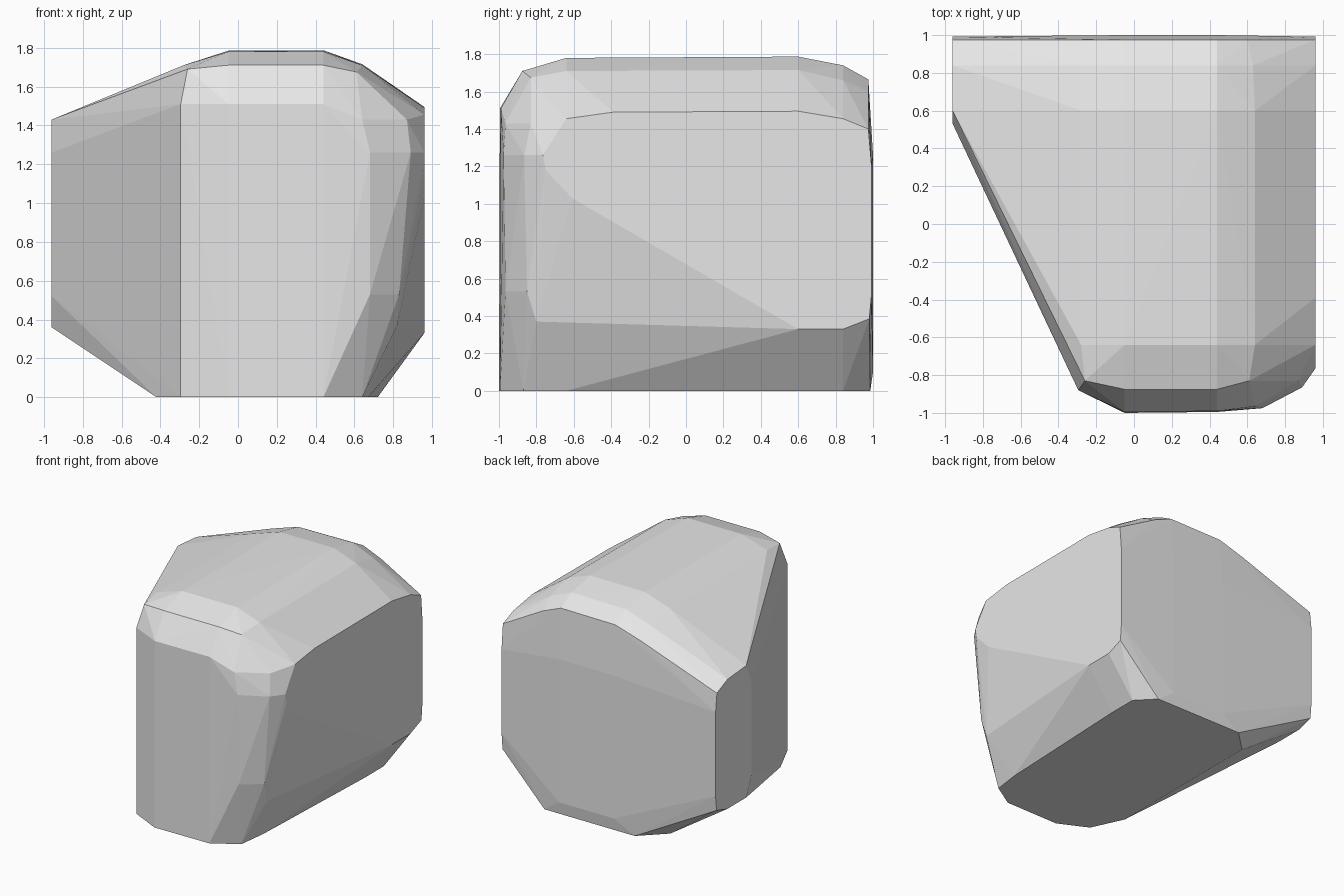
import bpy
import bmesh


def row(y, *xz):
    """Points of one cross-section at depth y."""
    return [(x, y, z) for x, z in xz]


def level(z, *xy):
    """Points of one horizontal outline at height z."""
    return [(x, y, z) for x, y in xy]


# Bevelled crown, running from front to back
crown = (
    row(-0.875, (-0.05, 1.71), (0.44, 1.71))
    + row(-0.83, (-0.26, 1.69), (0.61, 1.675))
    + row(-0.64, (-0.28, 1.71), (-0.05, 1.78), (0.44, 1.78), (0.64, 1.71), (0.96, 1.455))
    + row(-0.39, (0.96, 1.49))
    + row(0.60, (-0.96, 1.43), (-0.28, 1.71), (-0.05, 1.785), (0.44, 1.787), (0.64, 1.715), (0.96, 1.495))
    + row(0.84, (-0.96, 1.41), (-0.28, 1.66), (-0.05, 1.735), (0.44, 1.74), (0.63, 1.66), (0.96, 1.455))
    + row(0.975, (-0.96, 1.35), (-0.28, 1.59), (-0.05, 1.66), (0.44, 1.665), (0.60, 1.60), (0.96, 1.40))
)

# Front face with its chamfered right corner
front = (
    level(1.51, (-0.295, -0.88), (-0.05, -0.995), (0.44, -0.99))
    + level(1.43, (0.64, -0.965), (0.87, -0.83))
    + level(1.26, (0.68, -0.975), (0.89, -0.865), (0.96, -0.765))
    + level(0.53, (0.68, -0.965), (0.83, -0.85))
    + level(0.37, (0.82, -0.80))
)

# Right flank, left flank and back panel
sides = (
    [(0.96, -0.75, 1.18), (0.96, -0.61, 1.03)]
    + row(0.60, (0.96, 0.33), (-0.96, 0.36))
    + row(0.84, (0.96, 0.33), (-0.96, 0.36))
    + row(0.98, (0.96, 0.385), (-0.96, 0.40))
    + row(0.53, (-0.96, 1.26), (-0.96, 0.52))
    + row(0.992, (-0.96, 1.20), (-0.96, 0.52), (0.96, 1.20), (0.96, 0.52))
    + row(1.0, (-0.05, 1.26), (0.44, 1.26), (-0.05, 0.1), (0.44, 0.1))
)

# Flat base outline
base = level(0.0, (-0.295, -0.88), (-0.05, -1.0), (0.44, -0.995), (0.64, -0.87),
             (0.67, -0.64), (0.72, 0.60), (0.72, 0.84), (0.58, 0.985),
             (-0.23, 0.985), (-0.42, 0.80), (-0.42, -0.61))

# Wrap everything into one faceted boulder
bm = bmesh.new()
for p in crown + front + sides + base:
    bm.verts.new(p)
hull = bmesh.ops.convex_hull(bm, input=bm.verts[:])
loose = [v for v in bm.verts if not v.link_faces]
bmesh.ops.delete(bm, geom=loose, context='VERTS')
bmesh.ops.recalc_face_normals(bm, faces=bm.faces[:])

mesh = bpy.data.meshes.new("boulder")
bm.to_mesh(mesh)
bm.free()
boulder = bpy.data.objects.new("boulder", mesh)
bpy.context.collection.objects.link(boulder)

stone = bpy.data.materials.new("light_grey_stone")
stone.diffuse_color = (0.8, 0.8, 0.8, 1.0)
mesh.materials.append(stone)
